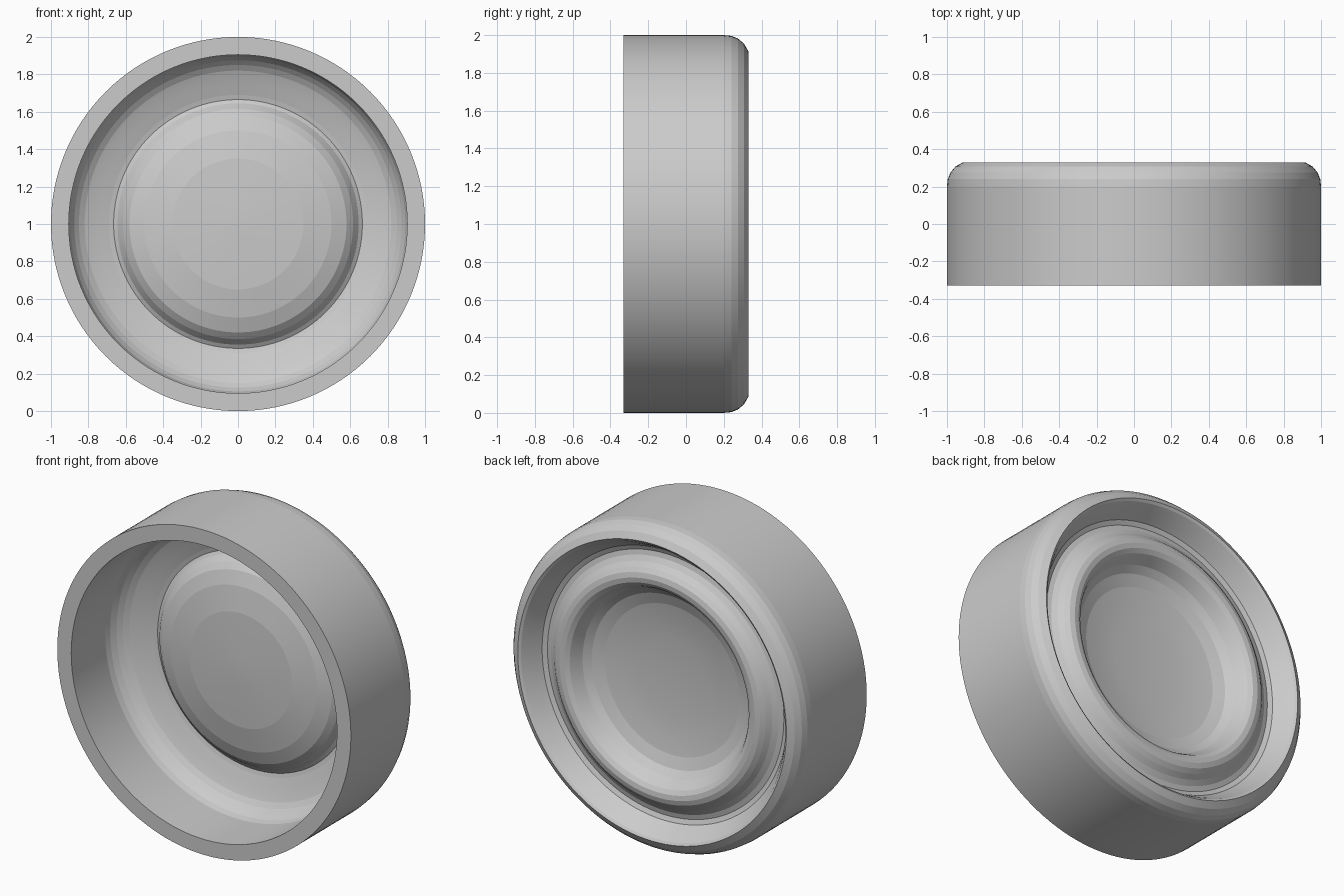
import bpy, bmesh, math

SEGMENTS = 128

# Closed wall section as (radius, y): starts at the back centre, ends at the front centre
back = [(0.0, 0.1), (0.09, 0.101), (0.24, 0.106), (0.36, 0.116), (0.46, 0.133),
        (0.53, 0.158), (0.57, 0.192), (0.595, 0.237), (0.61, 0.26), (0.635, 0.276),
        (0.665, 0.28), (0.695, 0.272), (0.72, 0.252), (0.745, 0.225), (0.775, 0.205),
        (0.805, 0.198), (0.833, 0.21), (0.855, 0.247), (0.88, 0.29), (0.9, 0.32)]
outer = [(0.915, 0.33), (0.955, 0.307), (0.982, 0.275), (0.996, 0.24),
         (1.0, 0.2), (1.0, -0.33)]
front = [(0.905, -0.33), (0.905, 0.0), (0.895, 0.035), (0.875, 0.068), (0.85, 0.094),
         (0.82, 0.115), (0.79, 0.128), (0.74, 0.145), (0.69, 0.162),
         (0.665, 0.168), (0.645, 0.155), (0.615, 0.115), (0.58, 0.085), (0.5, 0.055),
         (0.35, 0.028), (0.08, 0.015), (0.0, 0.014)]


def lathe(name, profile, height):
    """Spin a profile around the y axis."""
    bm = bmesh.new()
    verts = [bm.verts.new((r, y, height)) for r, y in profile]
    edges = [bm.edges.new(pair) for pair in zip(verts, verts[1:])]
    bmesh.ops.spin(bm, geom=verts + edges, cent=(0, 0, height), axis=(0, 1, 0),
                   angle=math.tau, steps=SEGMENTS, use_duplicate=False)
    bmesh.ops.remove_doubles(bm, verts=bm.verts, dist=0.0005)
    bmesh.ops.recalc_face_normals(bm, faces=bm.faces)
    mesh = bpy.data.meshes.new(name)
    bm.to_mesh(mesh)
    bm.free()
    obj = bpy.data.objects.new(name, mesh)
    bpy.context.collection.objects.link(obj)
    bpy.context.view_layer.objects.active = obj
    obj.select_set(True)
    # Smooth around the rim, crisp bands along the profile
    bpy.ops.object.shade_smooth_by_angle(angle=math.radians(5))
    return obj


# Round cap with a ringed, dished back
lathe("round_cap", back + outer + front, 1.0)
